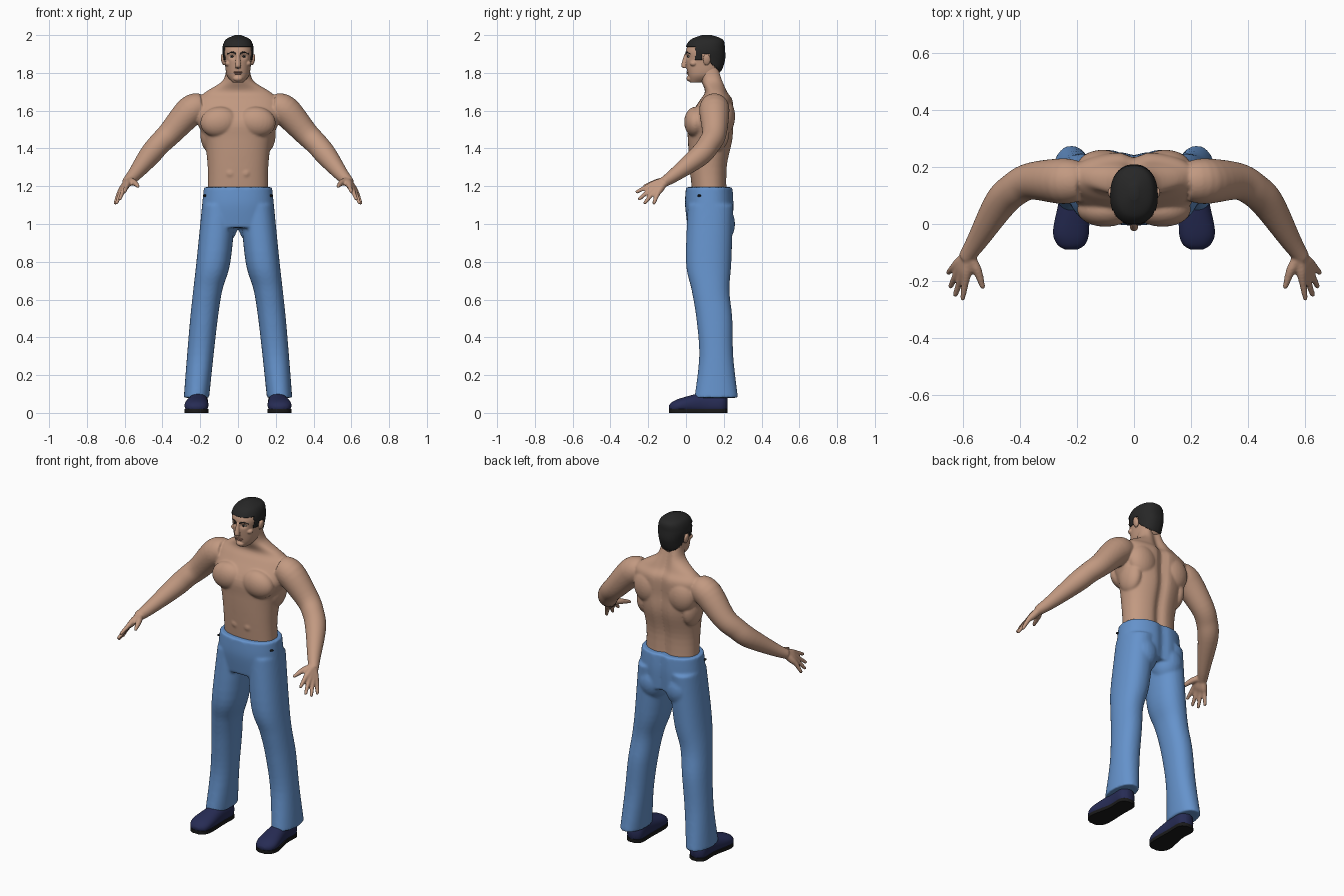
import bpy, bmesh, math
from mathutils import Vector, Matrix

if "Cube" in bpy.data.objects:
    bpy.data.objects.remove(bpy.data.objects["Cube"])

RIGHT, BACK, UP = Matrix.Identity(3)


def material(name, *rgb):
    mat = bpy.data.materials.new(name)
    mat.use_nodes = True
    mat.diffuse_color = (*rgb, 1)
    shader = mat.node_tree.nodes["Principled BSDF"]
    shader.inputs["Base Color"].default_value = (*rgb, 1)
    return mat


skin = material("skin", .54, .32, .22)
lip = material("lip", .4, .2, .14)
black_hair = material("black hair", .02, .02, .02)
denim = material("blue denim", .13, .29, .6)
navy = material("navy canvas", .02, .025, .09)
rubber = material("black rubber", .01, .01, .01)
white = material("eye white", .5, .5, .45)


def spline(rows, steps):
    """Catmull-Rom interpolation of rows of any width."""
    points = [Vector(row) for row in rows]
    padded = [points[0], *points, points[-1]]
    smooth = []
    for before, start, end, after in zip(padded, padded[1:], padded[2:], padded[3:]):
        tangent_in, tangent_out = (end - before) / 2, (after - start) / 2
        for step in range(steps):
            t = step / steps
            ease = t * t * (3 - 2 * t)
            smooth.append(start.lerp(end, ease) + tangent_in * (t * (1 - t) ** 2)
                          - tangent_out * (t * t * (1 - t)))
    return smooth + [points[-1]]


def loft(bm, rows, across=None, along=None, power=2, sides=32, steps=5,
         groove=0, bottom=-1, top=3):
    """Skin superellipse rings given as x, y, z and one or two radii."""
    rows = spline(rows, steps)
    centers = [Vector(row[:3]) for row in rows]
    padded = [centers[0], *centers, centers[-1]]
    rings = []
    for row, center, before, after in zip(rows, centers, padded, padded[2:]):
        u, v = across, along
        if across is None:
            tangent = (after - before).normalized()
            u = tangent.cross(UP).normalized()
            v = u.cross(tangent)
        ring = []
        for side in range(sides):
            angle = math.tau * side / sides
            c, s = math.cos(angle), math.sin(angle)
            reach = (abs(c) ** power + abs(s) ** power) ** (-1 / power)
            co = center + (u * row[3] * c + v * row[-1] * s) * reach
            if s > 0:
                co.y -= groove * math.exp(-(co.x / .03) ** 2)
            co.z = min(max(co.z, bottom), top)
            ring.append(bm.verts.new(co))
        rings.append(ring)
    for lower, upper in zip(rings, rings[1:]):
        for side in range(sides):
            bm.faces.new((lower[side - 1], lower[side], upper[side], upper[side - 1]))
    bm.faces.new(rings[0][::-1])
    bm.faces.new(rings[-1])


def ball(bm, center, *radii, tilt=0):
    placement = Matrix.Translation(center) @ Matrix.Rotation(tilt, 4, "Y")
    bmesh.ops.create_uvsphere(bm, u_segments=24, v_segments=16, radius=1,
                              matrix=placement @ Matrix.Diagonal((*radii, 1)))


def mirror(bm):
    geometry = bm.verts[:] + bm.edges[:] + bm.faces[:]
    for item in bmesh.ops.duplicate(bm, geom=geometry)["geom"]:
        if isinstance(item, bmesh.types.BMVert):
            item.co.x *= -1


def finish(name, bm, mat, voxel=0, smooth=0):
    bmesh.ops.recalc_face_normals(bm, faces=bm.faces[:])
    mesh = bpy.data.meshes.new(name)
    bm.to_mesh(mesh)
    bm.free()
    mesh.materials.append(mat)
    mesh.shade_smooth()
    obj = bpy.data.objects.new(name, mesh)
    bpy.context.scene.collection.objects.link(obj)
    if voxel:
        blend = obj.modifiers.new("Blend", "REMESH")
        blend.mode, blend.voxel_size, blend.use_smooth_shade = "VOXEL", voxel, True
        soften = obj.modifiers.new("Soften", "SMOOTH")
        soften.factor, soften.iterations = .5, smooth
    else:
        mesh.set_sharp_from_angle(angle=math.radians(50))
    return obj


# Arm and the muscles of one side
bm = bmesh.new()
loft(bm, [(.19, .15, 1.62, .07), (.25, .15, 1.6, .08), (.36, .15, 1.48, .065),
          (.42, .12, 1.42, .06), (.47, .07, 1.36, .057), (.55, -.06, 1.26, .037),
          (.59, -.12, 1.22, .027)])
deltoid, pectoral, shoulder_blade, side_muscle = (
    (.25, .15, 1.6), (.1, .05, 1.54), (.11, .2, 1.57), (.15, .15, 1.48))
ball(bm, deltoid, .08, .08, .08)
ball(bm, pectoral, .1, .06, .08, tilt=.15)
ball(bm, shoulder_blade, .09, .06, .1)
ball(bm, side_muscle, .05, .08, .1)
for height in (1.27, 1.33, 1.4):
    ball(bm, (.04, .04, height), .03, .02, .03)

# Hand: four fingers fanned from index to little finger, then the thumb
wrist = Vector((.58, -.11, 1.23))
index_knuckle, little_knuckle = Vector((.59, -.2, 1.2)), Vector((.63, -.15, 1.16))
index_tip, little_tip = Vector((.6, -.26, 1.17)), Vector((.65, -.17, 1.11))
for finger in range(4):
    fan = finger / 3
    bulge = Vector((.01, -.02, -.02)) * math.sin(math.pi * fan)
    knuckle = index_knuckle.lerp(little_knuckle, fan) + bulge / 4
    tip = index_tip.lerp(little_tip, fan) + bulge
    loft(bm, [(*wrist, .02), (*wrist.lerp(knuckle, .6), .02), (*knuckle, .014),
              (*tip, .01)], sides=16)
    ball(bm, tip, .01, .01, .01)
thumb_tip = Vector((.53, -.22, 1.2))
loft(bm, [(*wrist, .02), (.55, -.16, 1.22, .017), (*thumb_tip, .01)], sides=16)
ball(bm, thumb_tip, .01, .01, .01)
mirror(bm)

# Trunk and neck with a groove along the spine
loft(bm, [(0, .13, 1.1, .16, .09), (0, .12, 1.3, .16, .1), (0, .13, 1.45, .18, .12),
          (0, .13, 1.55, .22, .12), (0, .16, 1.65, .22, .09), (0, .16, 1.7, .17, .06),
          (0, .14, 1.76, .08, .06), (0, .12, 1.84, .06, .06)],
     RIGHT, BACK, power=2.3, sides=64, groove=.02)
finish("torso_and_arms", bm, skin, voxel=.0055, smooth=9)

# Head with eye sockets, nose, chin, cheeks and ears
skull = [(0, .06, 1.75, .03, .04), (0, .09, 1.79, .06, .08), (0, .1, 1.86, .07, .1),
         (0, .1, 1.92, .077, .1), (0, .11, 1.97, .06, .08), (0, .11, 1.995, .01, .02)]
bm = bmesh.new()
loft(bm, skull, RIGHT, BACK, power=2.3, sides=96, steps=10)
eye = Vector((.03, .02, 1.887))
for vert in bm.verts:
    if vert.co.y < .06:
        off_x, off_z = abs(vert.co.x) - eye.x, vert.co.z - eye.z
        vert.co.y += .011 * math.exp(-(off_x / .018) ** 2 - (off_z / .012) ** 2)
ear, cheek, chin = (.08, .11, 1.87), (.05, .04, 1.85), (0, .02, 1.77)
ball(bm, ear, .01, .02, .03, tilt=.2)
ball(bm, cheek, .02, .02, .016)
mirror(bm)
loft(bm, [(0, 0, 1.9, .008), (0, -.01, 1.84, .015), (0, 0, 1.825, .012)], RIGHT, BACK)
ball(bm, chin, .025, .018, .016)
finish("head", bm, skin, voxel=.0032, smooth=4)

# Eyes, irises, eyebrows and lips
bm = bmesh.new()
ball(bm, eye, .014, .01, .007)
mirror(bm)
finish("eyes", bm, white)
bm = bmesh.new()
ball(bm, eye - BACK * .01, .006, .004, .006)
loft(bm, [(.01, 0, 1.9, .004), (.03, .005, 1.91, .004), (.056, .025, 1.9, .003)], sides=12)
mirror(bm)
finish("irises_and_eyebrows", bm, black_hair)
bm = bmesh.new()
for height, width in ((1.804, .024), (1.796, .02)):
    ball(bm, (0, .012, height), width, .01, .005)
finish("lips", bm, lip)


# Short hair: an enlarged skull shell trimmed along the hairline
def is_bald(face):
    center = face.calc_center_median()
    forehead, sideburn, over_ear = 1.94, 1.87, 1.9
    if center.y < .05:
        return center.z < forehead
    if center.y < .085:
        return center.z < sideburn
    if center.y < .125:
        return center.z < over_ear
    return center.z < 1.97 - center.y * .9


bm = bmesh.new()
swell = Vector((0, 0, .005, .006, .006))
loft(bm, [Vector(row) + swell for row in skull], RIGHT, BACK, power=2.3, sides=128, steps=16)
bmesh.ops.delete(bm, geom=[face for face in bm.faces if is_bald(face)], context="FACES")
hair = finish("hair", bm, black_hair)
shell = hair.modifiers.new("Thickness", "SOLIDIFY")
shell.thickness, shell.offset = .008, -1

# Trousers: a leg and buttock, mirrored, then the hips
bm = bmesh.new()
loft(bm, [(.1, .13, 1.1, .09, .12), (.13, .12, .8, .09, .12), (.16, .13, .65, .077, .1),
          (.18, .15, .5, .073, .095), (.2, .16, .3, .07, .09), (.22, .16, .08, .067, .115)],
     RIGHT, BACK, power=2.2, sides=48)
buttock = (.09, .17, 1)
ball(bm, buttock, .09, .09, .11)
mirror(bm)
loft(bm, [(0, .125, 1.195, .18, .125), (0, .125, 1.1, .19, .13), (0, .13, .98, .2, .12)],
     RIGHT, BACK, power=2.3, sides=64, groove=.014)
finish("trousers", bm, denim, voxel=.0075, smooth=7)

# Dark pocket studs
bm = bmesh.new()
ball(bm, (.175, .07, 1.15), .01, .01, .006)
mirror(bm)
finish("pocket_studs", bm, rubber)

# Shoes: rounded uppers on flat soles
shoe = [(.21, .22, .05, .02, .03), (.21, .19, .05, .05, .06), (.21, .1, .05, .05, .06),
        (.22, -.02, .04, .063, .04), (.22, -.07, .03, .05, .03), (.22, -.09, .03, .02, .01)]
bm = bmesh.new()
loft(bm, shoe, RIGHT, UP, power=2.2, sides=40, bottom=.016)
mirror(bm)
finish("shoe_uppers", bm, navy)
bm = bmesh.new()
loft(bm, [(x, y, .01, width, .03) for x, y, _, width, _ in shoe], RIGHT, UP,
     power=4, sides=40, bottom=0, top=.02)
mirror(bm)
finish("shoe_soles", bm, rubber)
